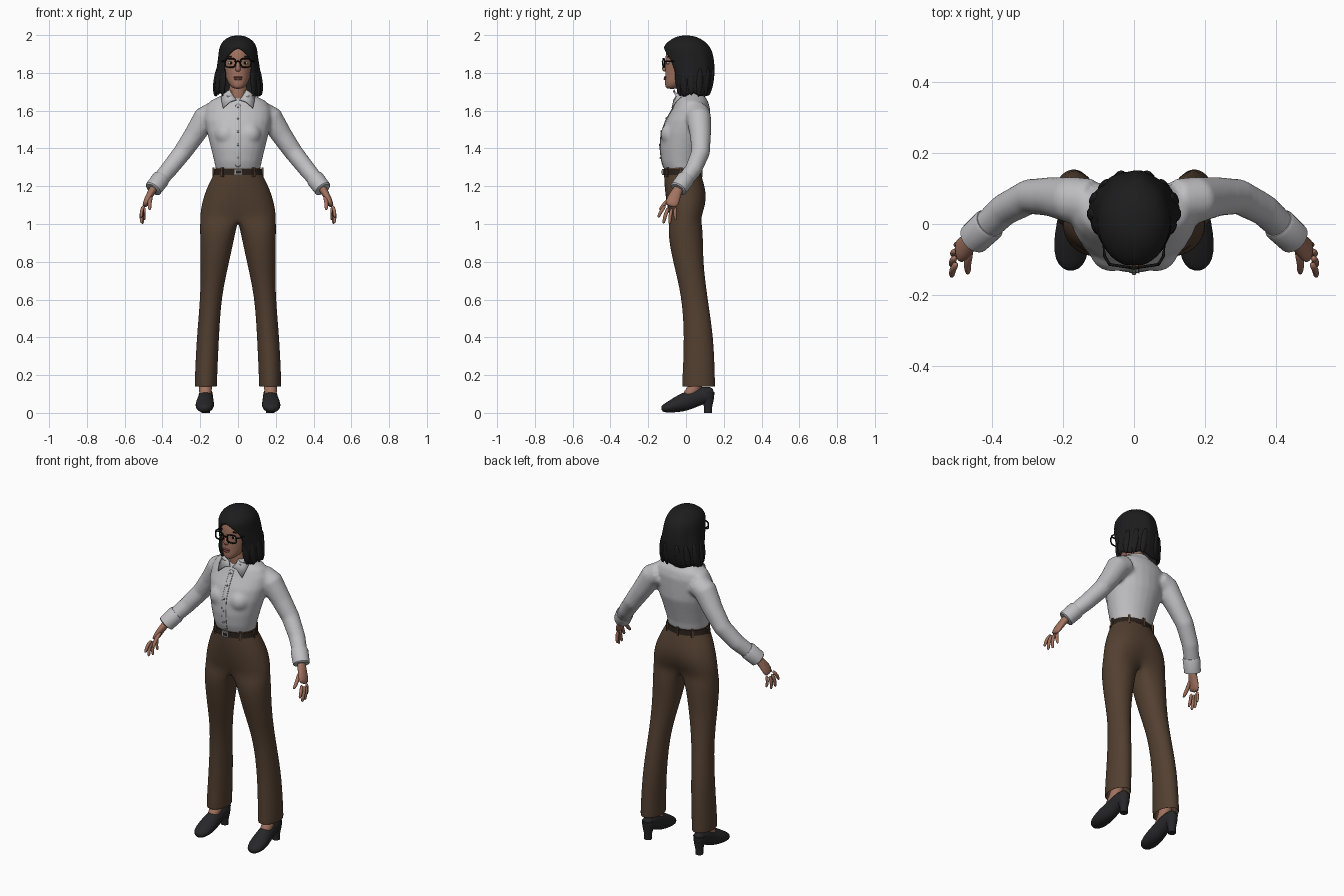
import bpy, bmesh, random
from math import sin, cos, pi, radians
from mathutils import Vector
from mathutils.bvhtree import BVHTree

random.seed(4)
if "Cube" in bpy.data.objects:
    bpy.data.objects.remove(bpy.data.objects["Cube"])


def material(name, r, g, b):
    m = bpy.data.materials.new(name)
    m.use_nodes = True
    m.diffuse_color = (r, g, b, 1)
    m.node_tree.nodes["Principled BSDF"].inputs["Base Color"].default_value = (r, g, b, 1)
    return m


SHIRT = material("shirt grey", .52, .52, .54)
CLOTH = material("trouser brown", .085, .05, .03)
SKIN = material("skin", .36, .17, .115)
HAIR = material("hair black", .012, .012, .013)
SHOE = material("shoe leather", .02, .02, .022)
BELT = material("belt leather", .022, .014, .01)
METAL = material("metal grey", .3, .3, .31)
FRAME = material("glasses black", .006, .006, .006)
LIPS = material("lips", .25, .085, .07)
EYE = material("eye white", .5, .5, .45)


def finish(name, bm, mat, mirror=False, sub=1, solid=0):
    """Turn a bmesh into a shaded object with its modifiers."""
    bmesh.ops.remove_doubles(bm, verts=bm.verts, dist=.0001)
    bmesh.ops.recalc_face_normals(bm, faces=bm.faces)
    me = bpy.data.meshes.new(name)
    bm.to_mesh(me)
    bm.free()
    me.materials.append(mat)
    me.shade_smooth()
    if not sub:
        me.set_sharp_from_angle(angle=.7)
    ob = bpy.data.objects.new(name, me)
    bpy.context.collection.objects.link(ob)
    if mirror:
        ob.modifiers.new("Mirror", "MIRROR")
    if solid:
        mod = ob.modifiers.new("Thickness", "SOLIDIFY")
        mod.thickness = solid
    if sub:
        ob.modifiers.new("Smooth", "SUBSURF").levels = sub
        ob.modifiers["Smooth"].render_levels = sub
    return ob


def skin_rings(bm, rings, closed=True):
    """Bridge successive rings of points with quads."""
    rows = [[bm.verts.new(p) for p in r] for r in rings]
    n = len(rows[0])
    for a, b in zip(rows, rows[1:]):
        for i in range(n if closed else n - 1):
            j = (i + 1) % n
            bm.faces.new((a[i], a[j], b[j], b[i]))
    return rows


def stack(bm, rings, n=24):
    """Capped loft of level ellipses: z, centre x, centre y, radius x, radius y."""
    rows = skin_rings(bm, [[(cx + rx * cos(2 * pi * i / n), cy + ry * sin(2 * pi * i / n), z)
                            for i in range(n)] for z, cx, cy, rx, ry in rings])
    bm.faces.new(rows[0])
    bm.faces.new(rows[-1])
    return bm


def tube(bm, path, wide=(0, 1, 0), n=14):
    """Capped loft along a path: point, radius along the wide axis, other radius."""
    pts = [Vector(p[:3]) for p in path]
    rings = []
    for k, p in enumerate(path):
        t = (pts[min(k + 1, len(pts) - 1)] - pts[max(k - 1, 0)]).normalized()
        u = Vector(wide)
        u = (u - t * u.dot(t)).normalized()
        v = t.cross(u)
        rings.append([pts[k] + u * p[3] * cos(2 * pi * i / n) + v * p[-1] * sin(2 * pi * i / n)
                      for i in range(n)])
    rows = skin_rings(bm, rings)
    bm.faces.new(rows[0])
    bm.faces.new(rows[-1])
    return bm


def blob(name, loc, size, mat, mirror=False):
    bm = bmesh.new()
    bmesh.ops.create_uvsphere(bm, u_segments=16, v_segments=10, radius=1)
    for v in bm.verts:
        v.co = Vector(loc) + v.co * Vector(size)
    return finish(name, bm, mat, mirror, 0)


def box(name, loc, size, mat, turn=0):
    bm = bmesh.new()
    bmesh.ops.create_cube(bm, size=1)
    for v in bm.verts:
        x, y, z = v.co * Vector(size)
        v.co = Vector(loc) + Vector((x * cos(turn) - y * sin(turn), x * sin(turn) + y * cos(turn), z))
    return finish(name, bm, mat, sub=0)


def wire(name, pts, r, mat, cyclic=False):
    cu = bpy.data.curves.new(name, "CURVE")
    cu.dimensions, cu.bevel_depth, cu.bevel_resolution = "3D", r, 2
    sp = cu.splines.new("POLY")
    sp.points.add(len(pts) - 1)
    for q, p in zip(sp.points, pts):
        q.co = (*p, 1)
    sp.use_cyclic_u = cyclic
    cu.materials.append(mat)
    bpy.context.collection.objects.link(bpy.data.objects.new(name, cu))


def front_of(ob):
    """Return a function giving the front surface depth of an object."""
    dg = bpy.context.evaluated_depsgraph_get()
    tree = BVHTree.FromObject(ob, dg)

    def depth(x, z):
        hit = tree.ray_cast(Vector((x, -1, z)), Vector((0, 1, 0)))[0]
        return hit.y if hit else -.05
    return depth


# Trousers: half rings for the hips flow into whole rings for one leg, then mirrored
bm = bmesh.new()
hips = []
for z, rx, cy, ry, cleft in [(1.305, .118, -.022, .094, 0), (1.27, .125, -.02, .097, 0),
                             (1.22, .153, -.01, .108, .004), (1.15, .182, .002, .118, .012),
                             (1.08, .199, .004, .113, .022), (1.025, .202, 0, .105, .045)]:
    arc = []
    for i in range(13):
        a = -pi / 2 + pi * i / 12
        pull = cleft * max(0, 1 - min(i, 12 - i) / 3) * (1 if i > 6 else .6)
        arc.append((0 if i in (0, 12) else rx * cos(a), cy + (ry - pull) * sin(a), z))
    hips.append(arc)
rows = skin_rings(bm, hips, closed=False)
bm.verts.ensure_lookup_table()
fork = rows[-1] + [bm.verts.new((0, y, 1.02)) for y in (.03, 0, -.035)]
legs = [(.96, .107, -.004, .096, .097), (.8, .122, .01, .077, .081), (.62, .143, .045, .056, .068),
        (.4, .160, .069, .060, .079), (.2, .169, .067, .060, .087), (.142, .170, .067, .060, .089),
        (.138, .170, .067, .058, .087), (.145, .170, .067, .053, .08), (.22, .168, .067, .048, .07)]
for z, cx, cy, rx, ry in legs:
    ring = [bm.verts.new((cx + rx * cos(a), cy + ry * sin(a), z))
            for a in (radians(-135 + 22.5 * i) for i in range(16))]
    for i in range(16):
        bm.faces.new((fork[i], fork[i - 1], ring[i - 1], ring[i]))
    fork = ring
finish("trousers", bm, CLOTH, mirror=True, sub=2)

# Belt with buckle and loops
finish("belt", stack(bmesh.new(), [(1.26, 0, -.02, .131, .101), (1.291, 0, -.021, .124, .099)], 40), BELT, sub=0)
for deg in (-130, -50, -5, 185, 50, 90, 130):
    a = radians(deg)
    box("belt_loop", (.13 * cos(a), -.02 + .102 * sin(a), 1.275), (.014, .01, .05), CLOTH, a + pi / 2)
box("buckle", (0, -.123, 1.275), (.042, .008, .032), METAL)
box("buckle_centre", (.003, -.127, 1.275), (.026, .004, .016), BELT)

# Shirt: torso, bust and sleeves fused into one surface
arm = [(.12, .06, 1.585, .068), (.175, .068, 1.56, .066), (.235, .077, 1.465, .056), (.295, .077, 1.378, .05),
       (.365, .04, 1.29, .046), (.44, -.03, 1.2, .041)]
bm = stack(bmesh.new(), [(1.285, 0, -.02, .117, .095), (1.33, 0, -.024, .126, .106), (1.4, 0, -.018, .143, .12),
                         (1.48, 0, -.004, .163, .129), (1.55, 0, .01, .176, .117), (1.61, 0, .028, .174, .1),
                         (1.65, 0, .032, .15, .085), (1.675, 0, .03, .1, .07), (1.695, 0, .025, .06, .055)])
for s in (-1, 1):
    tube(bm, [(s * x, y, z, r) for x, y, z, r in arm])
    ball = bmesh.ops.create_uvsphere(bm, u_segments=16, v_segments=10, radius=.064)
    for v in ball["verts"]:
        v.co += Vector((s * .062, -.071, 1.475))
shirt = finish("shirt", bm, SHIRT, sub=0)
mod = shirt.modifiers.new("Fuse", "REMESH")
mod.mode, mod.voxel_size, mod.use_smooth_shade = "VOXEL", .009, True
mod = shirt.modifiers.new("Relax", "SMOOTH")
mod.factor, mod.iterations = .5, 8
finish("shirt_cuffs", tube(bmesh.new(), [(.405, .002, 1.243, .044), (.41, -.003, 1.237, .048),
                                         (.449, -.04, 1.186, .046), (.451, -.042, 1.183, .04)], n=24),
       SHIRT, mirror=True, sub=0)

# Placket, seam and buttons follow the front of the shirt
bpy.context.view_layer.update()
chest = front_of(shirt)
levels = [1.3 + .0225 * i for i in range(16)]
bm = bmesh.new()
skin_rings(bm, [[(x, chest(x, z) - .003, z) for x in (-.014, 0, .014)] for z in levels], closed=False)
finish("placket", bm, SHIRT, solid=.004)
wire("placket_seam", [(.014, chest(.014, z) - .002, z) for z in levels], .0018, METAL)
for z in (1.35, 1.42, 1.49, 1.56, 1.62):
    blob("button", (0, chest(0, z) - .005, z), (.006, .003, .006), METAL)

# Collar: band open at the front and two pointed wings
bm = bmesh.new()
skin_rings(bm, [[(rx * sin(a), cy - ry * cos(a), z + .015 * cos(a / 2) ** 2 * drop)
                 for a in (radians(g + (360 - 2 * g) * i / 24) for i in range(25))]
                for z, cy, rx, ry, g, drop in [(1.695, .012, .054, .062, 30, 0), (1.715, .012, .06, .066, 32, 0),
                                               (1.665, .02, .088, .088, 28, -1)]], closed=False)
finish("collar_band", bm, SHIRT, solid=.005)
bm = bmesh.new()
wing = [[(.008, 1.655), (.04, 1.645), (.078, 1.612)], [(.025, 1.68), (.055, 1.67), (.086, 1.65)],
        [(.045, 1.712), (.062, 1.7), (.085, 1.68)]]
skin_rings(bm, [[(x, min(chest(x, z) - .012, -.045 + k * .015), z) for x, z in row]
                for k, row in enumerate(wing)], closed=False)
finish("collar_wings", bm, SHIRT, mirror=True, sub=0, solid=.006)

# Hands
bm = tube(bmesh.new(), [(.44, -.03, 1.2, .028, .024), (.458, -.05, 1.17, .027, .02), (.48, -.068, 1.13, .037, .018),
                        (.497, -.082, 1.09, .036, .014)])
for base, tip, r in [((.498, -.108, 1.1), (.513, -.148, 1.035), .0105), ((.503, -.092, 1.09), (.51, -.12, 1.003), .011),
                     ((.502, -.074, 1.085), (.505, -.087, 1.0), .0105), ((.493, -.056, 1.09), (.496, -.055, 1.02), .0095),
                     ((.458, -.07, 1.15), (.468, -.14, 1.075), .012)]:
    a, b = Vector(base), Vector(tip)
    bend = a.lerp(b, .5) + Vector((.007, -.004, 0))
    tube(bm, [(*a, r), (*bend, r), (*a.lerp(b, .9), r * .85), (*b, r * .4)], n=8)
finish("hands", bm, SKIN, mirror=True)

# Shoes, heels and ankles
bm = tube(bmesh.new(), [(.178, -.13, .018, .012, .012), (.178, -.117, .023, .036, .022), (.177, -.08, .033, .05, .033),
                        (.175, -.03, .05, .049, .047), (.172, .02, .068, .042, .05), (.17, .07, .09, .038, .048),
                        (.17, .12, .096, .037, .046), (.17, .15, .097, .02, .034)], (1, 0, 0), 20)
for v in bm.verts:
    v.co.z = max(v.co.z, .001)
finish("shoes", bm, SHOE, mirror=True)
finish("shoe_heels", stack(bmesh.new(), [(0, .17, .117, .022, .021), (.03, .17, .117, .022, .021),
                                         (.07, .17, .115, .03, .032), (.11, .17, .113, .034, .038)], 20),
       SHOE, mirror=True, sub=0)
finish("ankles", tube(bmesh.new(), [(.174, -.005, .08, .03), (.173, .03, .11, .034), (.171, .06, .15, .036),
                                    (.17, .07, .24, .036)], (1, 0, 0)), SKIN, mirror=True)

# Head and neck
finish("neck", stack(bmesh.new(), [(1.6, 0, .025, .06, .06), (1.66, 0, .008, .05, .055), (1.72, 0, .002, .046, .05),
                                   (1.79, 0, .01, .047, .055)]), SKIN)
head = finish("head", stack(bmesh.new(), [
    (1.715, 0, -.075, .018, .024), (1.727, 0, -.066, .038, .045), (1.755, 0, -.042, .058, .07),
    (1.8, 0, -.015, .071, .095), (1.85, 0, 0, .08, .11), (1.9, 0, .005, .084, .115),
    (1.95, 0, .005, .066, .098), (1.98, 0, .005, .035, .055)]), SKIN, sub=2)
bpy.context.view_layer.update()
face = front_of(head)
finish("nose", tube(bmesh.new(), [(0, -.1, 1.87, .008, .008), (0, -.109, 1.845, .009, .011),
                                  (0, -.117, 1.82, .015, .015), (0, -.108, 1.808, .013, .01)], (1, 0, 0)), SKIN)
blob("upper_lip", (0, face(0, 1.775), 1.777), (.026, .007, .005), LIPS)
blob("lower_lip", (0, face(0, 1.768), 1.767), (.022, .008, .006), LIPS)
eye_y = face(.037, 1.853)
blob("eyes", (.037, eye_y + .002, 1.853), (.015, .007, .008), EYE, True)
blob("irises", (.037, eye_y - .004, 1.853), (.0065, .004, .0065), FRAME, True)
blob("eyebrows", (.038, face(.038, 1.885), 1.885), (.02, .004, .004), HAIR, True)
blob("ears", (.082, .005, 1.835), (.01, .018, .03), SKIN, True)

# Glasses
for s in (-1, 1):
    rim = []
    for i in range(24):
        c, d = cos(2 * pi * i / 24), sin(2 * pi * i / 24)
        x = .041 + .028 * abs(c) ** .6 * (1 if c > 0 else -1)
        rim.append((s * x, -.124 + .15 * x, 1.853 + .023 * abs(d) ** .6 * (1 if d > 0 else -1)))
    wire("glasses_rim", rim, .004, FRAME, True)
    wire("glasses_temple", [(s * .069, -.113, 1.862), (s * .083, -.09, 1.862), (s * .087, 0, 1.858)], .004, FRAME)
wire("glasses_bridge", [(-.014, -.122, 1.858), (0, -.125, 1.862), (.014, -.122, 1.858)], .004, FRAME)

# Hair: wavy shell, parted at the front around the face
shell = [(1.998, .02, 0, .022, 0), (1.99, .052, .002, .06, 0), (1.968, .082, .003, .096, 0),
         (1.94, .098, .002, .124, 0), (1.912, .104, .008, .131, 20), (1.875, .107, .014, .133, 42),
         (1.82, .115, .026, .126, 44), (1.76, .126, .036, .112, 38), (1.71, .130, .038, .1, 35),
         (1.68, .122, .034, .086, 38)]
rings = []
for z, rx, cy, ry, gap in shell:
    ring = []
    for i in range(41):
        a = radians(gap + (360 - 2 * gap) * i / 40)
        w = 1 + .018 * sin(9 * a) * min(1, (2 - z) * 8) * sin(a / 2)
        ring.append((rx * w * sin(a), cy - ry * w * cos(a), z + .008 * sin(5 * a) * (z < 1.7)))
    rings.append(ring)
bm = bmesh.new()
rows = skin_rings(bm, rings, closed=False)
bm.faces.new(rows[0][:-1])
finish("hair", bm, HAIR, solid=.016)

# Loose locks along the lower edge of the hair
bm = bmesh.new()
for deg in (42, 62, 85, 110, 135, 160, 200, 225, 250, 275, 298, 318):
    a = radians(deg)
    low = 1.668 + random.uniform(0, .025)
    tube(bm, [(rx * sin(a), .036 - ry * cos(a), z, r, .01) for z, rx, ry, r in
              [(1.83, .106, .115, .008), (1.77, .12, .108, .022), (1.715, .126, .098, .02), (low, .118, .085, .004)]],
         (cos(a), sin(a), 0), 10)
finish("hair_locks", bm, HAIR)
